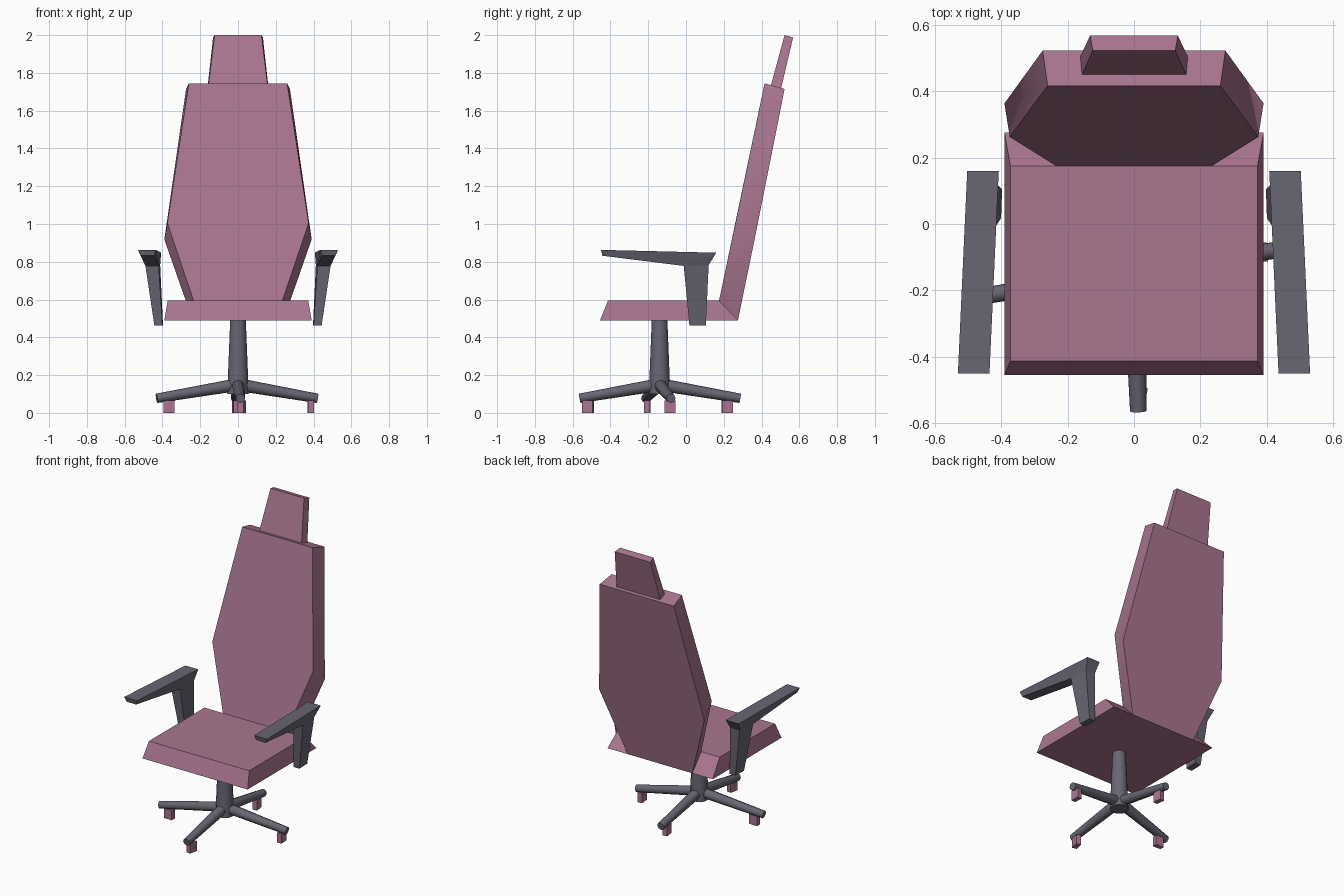
import bpy, bmesh, math
from mathutils import Vector

cube = bpy.data.objects.get("Cube")
if cube:
    bpy.data.objects.remove(cube, do_unlink=True)


def material(name, rgb):
    m = bpy.data.materials.new(name)
    m.use_nodes = True
    m.diffuse_color = (*rgb, 1)
    m.node_tree.nodes["Principled BSDF"].inputs["Base Color"].default_value = (*rgb, 1)
    return m


FABRIC = material("dusty pink", (0.40, 0.18, 0.28))
METAL = material("slate grey", (0.137, 0.132, 0.17))


def finish(name, bm, mat, smooth_angle=None):
    bmesh.ops.recalc_face_normals(bm, faces=bm.faces)
    mesh = bpy.data.meshes.new(name)
    bm.to_mesh(mesh)
    bm.free()
    mesh.materials.append(mat)
    obj = bpy.data.objects.new(name, mesh)
    bpy.context.collection.objects.link(obj)
    if smooth_angle:
        bpy.ops.object.select_all(action='DESELECT')
        obj.select_set(True)
        bpy.context.view_layer.objects.active = obj
        bpy.ops.object.shade_smooth_by_angle(angle=math.radians(smooth_angle))
    return obj


def loft(name, ring_a, ring_b, mat, caps=None, smooth_angle=None):
    """Join two matching outlines and close both ends; caps splits a concave end."""
    bm = bmesh.new()
    a = [bm.verts.new(p) for p in ring_a]
    b = [bm.verts.new(p) for p in ring_b]
    n = len(a)
    for i in range(n):
        j = (i + 1) % n
        bm.faces.new((a[i], a[j], b[j], b[i]))
    for cap in caps or [range(n)]:
        bm.faces.new([a[i] for i in cap])
        bm.faces.new([b[i] for i in cap])
    return finish(name, bm, mat, smooth_angle)


def mirrored(points):
    """Right half outline, then its mirror image, as one closed loop."""
    return points + [(-x, y, z) for x, y, z in reversed(points)]


def tube(name, start, end, r1, r2, sides, mat):
    start, end = Vector(start), Vector(end)
    axis = end - start
    bm = bmesh.new()
    bmesh.ops.create_cone(bm, cap_ends=True, segments=sides, radius1=r1,
                          radius2=r2, depth=axis.length)
    turn = axis.to_track_quat('Z', 'Y')
    for v in bm.verts:
        v.co = turn @ v.co + (start + end) / 2
    return finish(name, bm, mat, 50)


# Seat cushion
loft("seat",
     mirrored([(0.39, -0.455, 0.49), (0.39, 0.275, 0.49)]),
     mirrored([(0.372, -0.413, 0.595), (0.372, 0.175, 0.595)]), FABRIC)

# Backrest: six-sided leaning panel
loft("backrest",
     mirrored([(0.235, 0.175, 0.595), (0.374, 0.262, 1.005), (0.26, 0.416, 1.745)]),
     mirrored([(0.24, 0.275, 0.49), (0.39, 0.363, 0.918), (0.275, 0.522, 1.715)]),
     FABRIC, smooth_angle=30)

# Headrest: tapered slab sunk into the backrest
loft("headrest",
     mirrored([(0.161, 0.440, 1.70), (0.165, 0.497, 1.69)]),
     mirrored([(0.124, 0.522, 2.0), (0.132, 0.567, 1.988)]), FABRIC)

# Armrests: pad and post in one profile of (y, z, inner x, outer x)
ARM = [(-0.45, 0.863, 0.435, 0.53), (-0.443, 0.832, 0.445, 0.515),
       (-0.012, 0.778, 0.42, 0.49), (0.018, 0.463, 0.40, 0.443),
       (0.105, 0.463, 0.397, 0.44), (0.12, 0.782, 0.412, 0.482),
       (0.16, 0.848, 0.407, 0.502)]
for side, s in (("left", 1), ("right", -1)):
    loft(side + "_armrest",
         [(s * xi, y, z) for y, z, xi, xo in ARM],
         [(s * xo, y, z) for y, z, xi, xo in ARM], METAL,
         caps=[(0, 1, 2, 6), (2, 5, 6), (2, 3, 4, 5)])

# Central column
HUB_Y = -0.14
tube("column", (0, HUB_Y, 0.1), (0, HUB_Y, 0.5), 0.057, 0.041, 12, METAL)

# Four sloping legs, each with a small swivelled caster block
LEGS = {  # tip x, tip y, caster x, caster y, caster turn in degrees
    "front": (0.013, -0.563, 0.02, -0.52, -12),
    "back": (-0.013, 0.287, -0.012, 0.218, 8),
    "left": (0.42, -0.08, 0.385, -0.085, 4),
    "right": (-0.43, -0.213, -0.365, -0.205, 88),
}
for name, (tx, ty, cx, cy, turn) in LEGS.items():
    tube(name + "_leg", (0, HUB_Y, 0.15), (tx, ty, 0.077), 0.034, 0.025, 8, METAL)
    bpy.ops.mesh.primitive_cube_add(size=1, location=(cx, cy, 0.0325),
                                    rotation=(0, 0, math.radians(turn)))
    caster = bpy.context.object
    caster.name = name + "_caster"
    caster.scale = (0.032, 0.058, 0.065)
    caster.data.materials.append(FABRIC)
